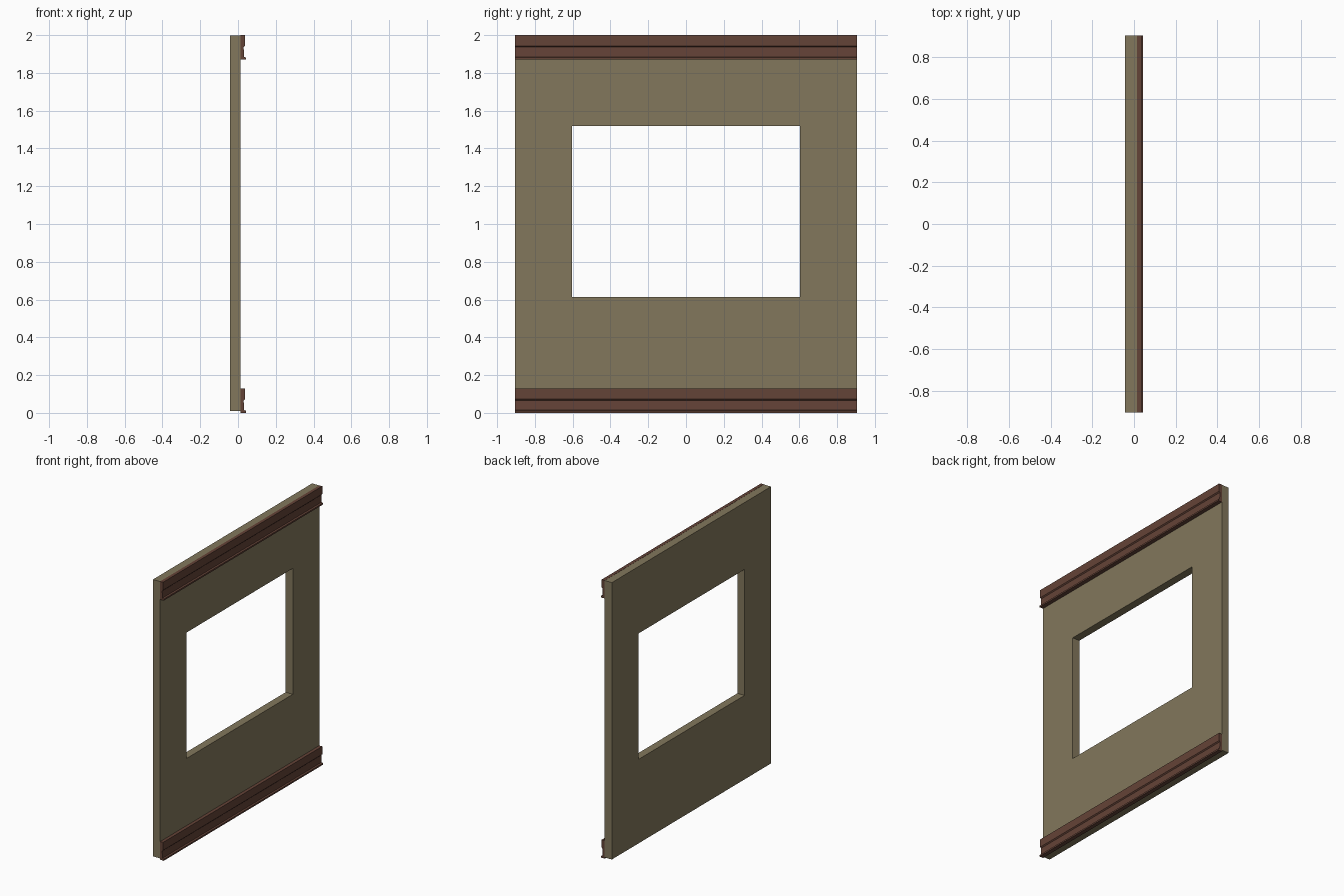
import bpy, bmesh

if "Cube" in bpy.data.objects:
    bpy.data.objects.remove(bpy.data.objects["Cube"])

HALF = 0.904                      # half width of the wall along y
BACK, FACE = -0.043, 0.0135       # wall thickness along x


def material(name, rgb):
    m = bpy.data.materials.new(name)
    m.diffuse_color = (*rgb, 1)
    m.use_nodes = True
    m.node_tree.nodes["Principled BSDF"].inputs["Base Color"].default_value = m.diffuse_color
    return m


def new_object(name, bm, mat):
    bmesh.ops.recalc_face_normals(bm, faces=bm.faces)
    mesh = bpy.data.meshes.new(name)
    bm.to_mesh(mesh)
    bm.free()
    mesh.materials.append(mat)
    ob = bpy.data.objects.new(name, mesh)
    bpy.context.collection.objects.link(ob)
    return ob


plaster = material("olive_plaster", (0.225, 0.186, 0.107))
wood = material("brown_wood", (0.127, 0.056, 0.038))

# Wall with window opening: a 3x3 grid of quads without the middle, extruded in x
bm = bmesh.new()
ys = (-HALF, -0.603, 0.603, HALF)
zs = (0.009, 0.613, 1.518, 1.999)
grid = [[bm.verts.new((BACK, y, z)) for z in zs] for y in ys]
for i in range(3):
    for j in range(3):
        if (i, j) != (1, 1):
            bm.faces.new((grid[i][j], grid[i + 1][j],
                          grid[i + 1][j + 1], grid[i][j + 1]))
ext = bmesh.ops.extrude_face_region(bm, geom=bm.faces[:], use_keep_orig=True)
bmesh.ops.translate(bm, vec=(FACE - BACK, 0, 0),
                    verts=[g for g in ext["geom"] if isinstance(g, bmesh.types.BMVert)])
new_object("wall_with_window_opening", bm, plaster)

# Moulding cross-section (x, z): thick upper band, groove, lower band, lip
PROFILE = [(FACE, 0), (0.043, 0), (0.043, 0.011), (0.032, 0.015),
           (0.030, 0.066), (0.037, 0.073), (0.037, 0.13), (FACE, 0.13)]


def moulding(name, base):
    bm = bmesh.new()
    end = bm.faces.new([bm.verts.new((x, -HALF, base + z)) for x, z in PROFILE])
    ext = bmesh.ops.extrude_face_region(bm, geom=[end], use_keep_orig=True)
    bmesh.ops.translate(bm, vec=(0, 2 * HALF, 0),
                        verts=[g for g in ext["geom"] if isinstance(g, bmesh.types.BMVert)])
    new_object(name, bm, wood)


moulding("skirting_board", 0.0)
moulding("ceiling_moulding", 1.87)
